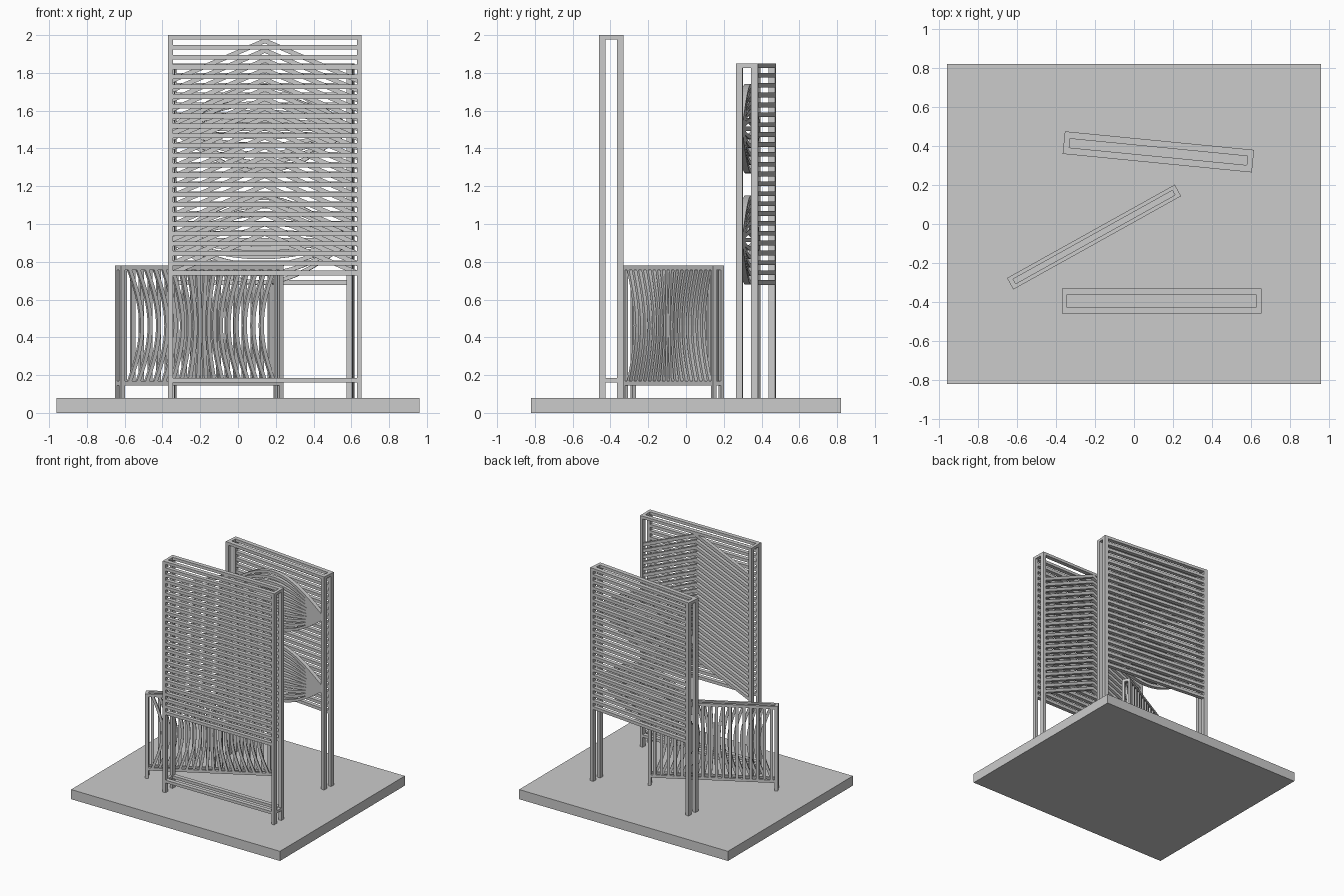
import bpy, bmesh, math
from mathutils import Matrix

if "Cube" in bpy.data.objects:
    bpy.data.objects.remove(bpy.data.objects["Cube"])

BASE = 0.08


def box(bm, x0, x1, y0, y1, z0, z1):
    m = Matrix.Translation(((x0 + x1) / 2, (y0 + y1) / 2, (z0 + z1) / 2))
    m = m @ Matrix.Diagonal((x1 - x0, y1 - y0, z1 - z0, 1))
    bmesh.ops.create_cube(bm, size=1, matrix=m)


def bar(bm, pts, dx, dz, y, depth):
    """Bar along an (x, z) path, widened by (dx, dz), extruded in y."""
    rings = []
    for x, z in pts:
        rings.append([bm.verts.new((x + s * dx / 2, y + t * depth / 2, z + s * dz / 2))
                      for s, t in ((-1, -1), (1, -1), (1, 1), (-1, 1))])
    for a, b in zip(rings, rings[1:]):
        for i in range(4):
            j = (i + 1) % 4
            bm.faces.new((a[i], a[j], b[j], b[i]))
    bm.faces.new(rings[0])
    bm.faces.new(rings[-1][::-1])


def finish(bm, name, loc=(0, 0, 0), angle=0):
    bmesh.ops.recalc_face_normals(bm, faces=bm.faces)
    me = bpy.data.meshes.new(name)
    bm.to_mesh(me)
    bm.free()
    ob = bpy.data.objects.new(name, me)
    ob.location = loc
    ob.rotation_euler.z = math.radians(angle)
    bpy.context.collection.objects.link(ob)
    return ob


def frame(name, L, D, px, py, top, ring_z, loc, angle):
    """Four posts plus rectangular ring rails; L, D are half sizes."""
    bm = bmesh.new()
    for sx in (-1, 1):
        for sy in (-1, 1):
            xs = sorted((sx * L, sx * (L - px)))
            ys = sorted((sy * D, sy * (D - py)))
            box(bm, *xs, *ys, BASE, top)
    for z in ring_z:
        for s in (-1, 1):
            ys = sorted((s * D, s * (D - py)))
            xs = sorted((s * L, s * (L - px)))
            box(bm, -L + px, L - px, *ys, z, z + 0.023)
            box(bm, *xs, -D + py, D - py, z, z + 0.023)
    finish(bm, name, loc, angle)


def slats(name, X, z0, z1, n, y, depth, loc, angle):
    bm = bmesh.new()
    for i in range(n):
        z = z0 + (z1 - z0) * i / (n - 1)
        bar(bm, [(-X, z), (X, z)], 0, 0.025, y, depth)
    finish(bm, name, loc, angle)


# base plate
bm = bmesh.new()
box(bm, -0.96, 0.96, -0.82, 0.82, 0, BASE)
finish(bm, "base_plate")

# front screen: straight slats in front, chevrons behind
loc, ang = (0.142, -0.395, 0), 0
frame("front_screen_frame", 0.512, 0.065, 0.025, 0.035, 2.0, (1.977, 0.162), loc, ang)
slats("front_screen_slats", 0.49, 0.74, 1.935, 24, -0.0475, 0.032, loc, ang)
bm = bmesh.new()
for i in range(21):
    apex = 0.95 + i * 0.051
    bar(bm, [(-0.49, apex - 0.21), (0, apex), (0.49, apex - 0.21)], 0, 0.027, 0.0475, 0.032)
finish(bm, "front_screen_chevrons", loc, ang)

# rear screen: two eye-shaped bundles of arcs in front, slats behind
loc, ang = (0.125, 0.37, 0), -5.6
frame("rear_screen_frame", 0.4875, 0.058, 0.03, 0.035, 1.85, (1.827,), loc, ang)
slats("rear_screen_slats", 0.46, 0.69, 1.787, 22, 0.0405, 0.032, loc, ang)
bm = bmesh.new()
for zc in (0.915, 1.505):
    for k in range(-5, 6):
        pts = []
        for i in range(25):
            x = -0.46 + 0.92 * i / 24
            w = 0.08 + 0.92 * math.cos(math.pi / 2 * x / 0.46)
            pts.append((x, zc + 0.045 * k * w))
        bar(bm, pts, 0, 0.023, -0.0405, 0.032)
finish(bm, "rear_screen_arcs", loc, ang)

# low screen: waisted bars in front, straight uprights behind
loc, ang = (-0.205, -0.067, 0), 29.1
frame("low_screen_frame", 0.4925, 0.0335, 0.025, 0.02, 0.78, (0.757, 0.145), loc, ang)
bent, straight = bmesh.new(), bmesh.new()
for i in range(18):
    x = -0.442 + 0.052 * i
    bar(straight, [(x, 0.15), (x, 0.775)], 0.022, 0, 0.0235, 0.017)
    pts = []
    for j in range(17):
        t = -1 + j / 8
        pts.append((x - 0.08 * math.tanh(x / 0.15) * math.cos(math.pi / 2 * t), 0.4625 + 0.31 * t))
    bar(bent, pts, 0.022, 0, -0.0235, 0.017)
finish(straight, "low_screen_uprights", loc, ang)
finish(bent, "low_screen_bent_bars", loc, ang)
